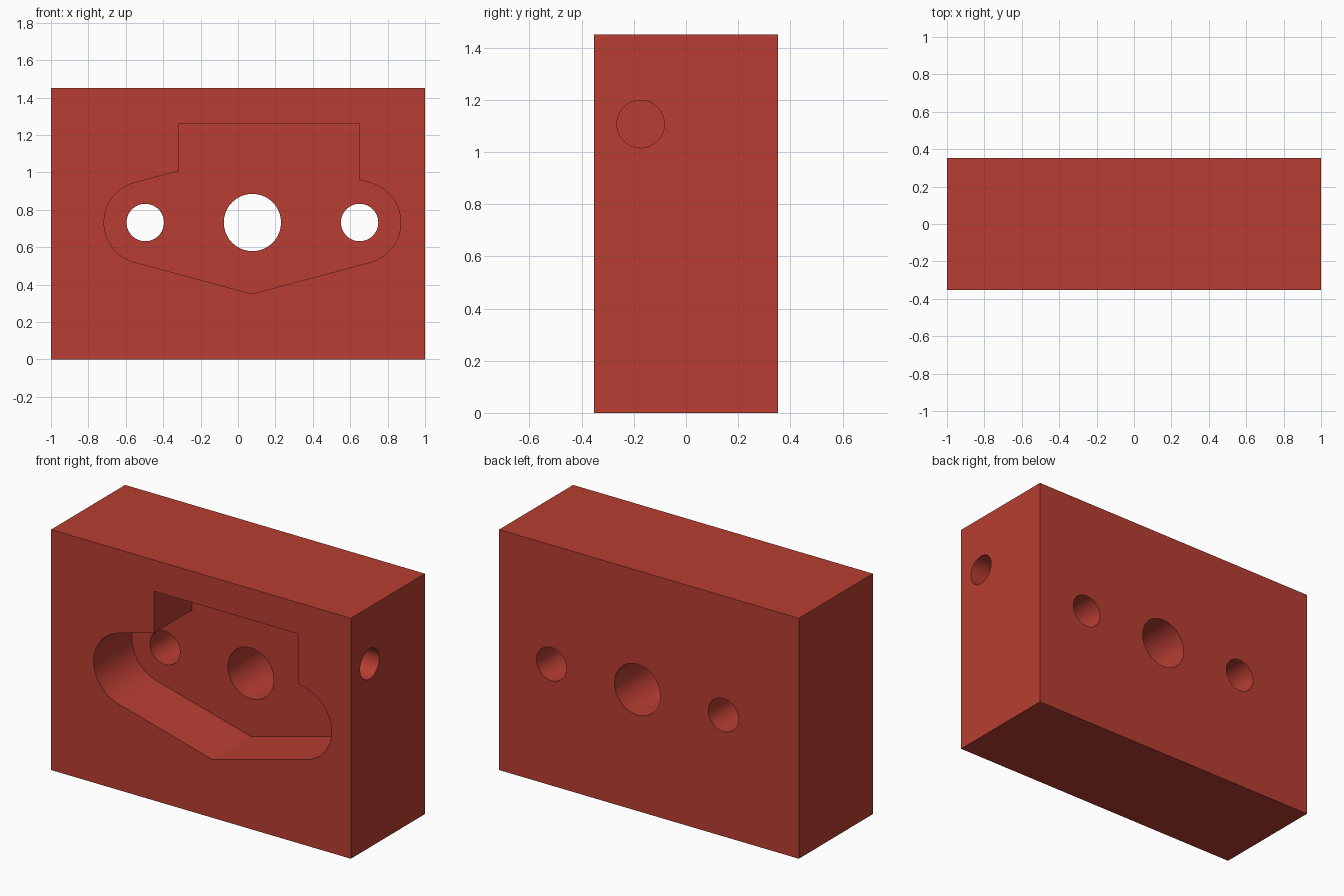
import bpy, bmesh, math
from mathutils import Matrix

if "Cube" in bpy.data.objects:
    bpy.data.objects.remove(bpy.data.objects["Cube"])

W, D, H = 2.0, 0.705, 1.45
FRONT = -D / 2
POCKET_DEPTH = 0.365
CX, CZ = 0.077, 0.732        # centre of the pocket
REACH, R = 0.573, 0.22       # offset and radius of the rounded ends
TILT = math.radians(15)      # slope of the tangent flanks


def make_object(name, bm):
    bmesh.ops.recalc_face_normals(bm, faces=bm.faces)
    mesh = bpy.data.meshes.new(name)
    bm.to_mesh(mesh)
    bm.free()
    obj = bpy.data.objects.new(name, mesh)
    bpy.context.collection.objects.link(obj)
    return obj


def cylinder(name, radius, depth, axis, location):
    bm = bmesh.new()
    rot = Matrix.Rotation(math.pi / 2, 4, axis)
    bmesh.ops.create_cone(bm, cap_ends=True, segments=64, radius1=radius, radius2=radius,
                          depth=depth, matrix=Matrix.Translation(location) @ rot)
    return make_object(name, bm)


def arc(cx, start, end, steps=32):
    return [(cx + R * math.cos(start + (end - start) * i / steps),
             CZ + R * math.sin(start + (end - start) * i / steps)) for i in range(steps + 1)]


# Solid block
bm = bmesh.new()
bmesh.ops.create_cube(bm, size=1, matrix=Matrix.Translation((0, 0, H / 2)) @ Matrix.Diagonal((W, D, H, 1)))
block = make_object("block", bm)

# Pocket outline: pointed bottom, rounded ends, rectangular notch on top
left, right = CX - REACH, CX + REACH
nl, nr, top = -0.315, 0.647, 1.262
quarter = math.pi / 2
tan_z = CZ + R * math.cos(TILT)


def flank_z(x, end_x):
    tx = R * math.sin(TILT)
    return tan_z + (abs(end_x - x) + tx) * math.tan(TILT)


outline = [(CX, CZ - R / math.cos(TILT) - REACH * math.tan(TILT))]
outline += arc(right, -quarter + TILT, quarter - TILT)
outline += [(nr, flank_z(nr, right)), (nr, top), (nl, top), (nl, flank_z(nl, left))]
outline += arc(left, quarter + TILT, 3 * quarter - TILT)

bm = bmesh.new()
face = bm.faces.new([bm.verts.new((x, FRONT - 0.1, z)) for x, z in outline])
ext = bmesh.ops.extrude_face_region(bm, geom=[face])
moved = [v for v in ext["geom"] if isinstance(v, bmesh.types.BMVert)]
bmesh.ops.translate(bm, verts=moved, vec=(0, POCKET_DEPTH + 0.1, 0))
cutters = [make_object("pocket_cutter", bm)]

# Through holes in the pocket floor, and the side port into the notch
for name, x, r in (("left_hole_cutter", left, 0.1), ("centre_hole_cutter", CX, 0.153),
                   ("right_hole_cutter", right, 0.1)):
    cutters.append(cylinder(name, r, 2, 'X', (x, 0.8, CZ)))
cutters.append(cylinder("side_port_cutter", 0.091, 0.8, 'Y', (0.9, -0.174, 1.107)))

for c in cutters:
    c.hide_render = True
    mod = block.modifiers.new(c.name, 'BOOLEAN')
    mod.operation, mod.solver, mod.object = 'DIFFERENCE', 'EXACT', c

# Apply the cuts and remove the cutters
deps = bpy.context.evaluated_depsgraph_get()
result = bpy.data.meshes.new_from_object(block.evaluated_get(deps))
block.modifiers.clear()
block.data = result
for c in cutters:
    bpy.data.objects.remove(c)

# Single red colour
red = bpy.data.materials.new("brick red")
red.diffuse_color = (0.48, 0.048, 0.032, 1)
red.use_nodes = True
red.node_tree.nodes["Principled BSDF"].inputs["Base Color"].default_value = red.diffuse_color
block.data.materials.clear()
block.data.materials.append(red)

bpy.context.view_layer.objects.active = block
block.select_set(True)
bpy.ops.object.shade_smooth_by_angle(angle=math.radians(30))
